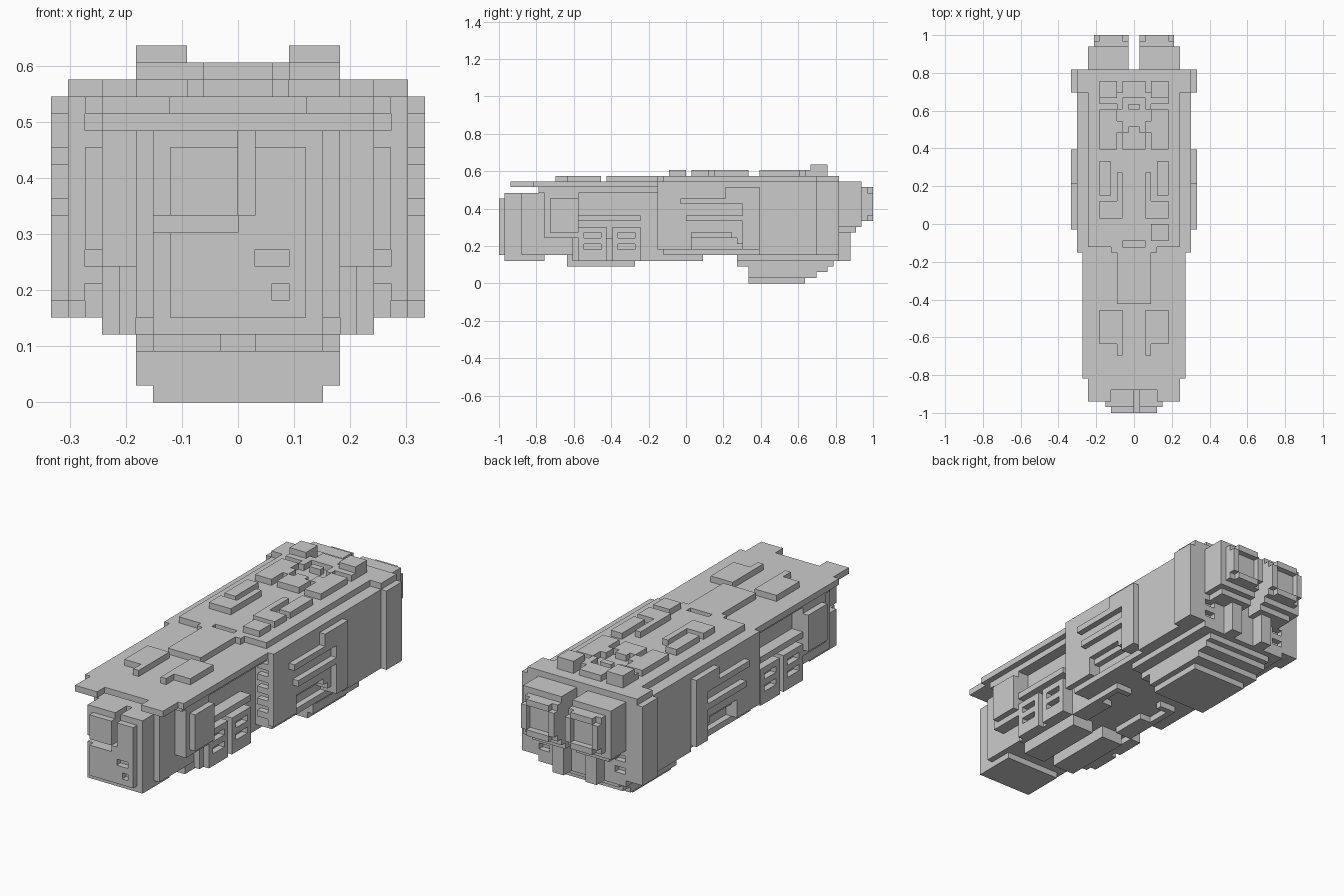
import bpy
import bmesh
from mathutils import Matrix, Vector

UNIT = 2 / 66  # one building block

default_cube = bpy.data.objects.get("Cube")
if default_cube:
    bpy.data.objects.remove(default_cube, do_unlink=True)

grey = bpy.data.materials.new("hull_grey")
grey.use_nodes = True
grey.diffuse_color = (0.6, 0.6, 0.6, 1)
grey.node_tree.nodes["Principled BSDF"].inputs["Base Color"].default_value = (0.6, 0.6, 0.6, 1)


def add_box(bm, x, y, z):
    low, high = Vector((x[0], y[0], z[0])), Vector((x[1], y[1], z[1]))
    matrix = Matrix.Translation((low + high) / 2 * UNIT) @ Matrix.Diagonal(((high - low) * UNIT).to_4d())
    bmesh.ops.create_cube(bm, size=1, matrix=matrix)


def make(name, boxes):
    bm = bmesh.new()
    for x, y, z in boxes:
        add_box(bm, x, y, z)
    mesh = bpy.data.meshes.new(name)
    bm.to_mesh(mesh)
    bm.free()
    mesh.materials.append(grey)
    obj = bpy.data.objects.new(name, mesh)
    bpy.context.collection.objects.link(obj)
    return obj


def block(name, x, y, z):
    return make(name, [(x, y, z)])


def centre(name, half_width, y, z):
    return block(name, (-half_width, half_width), y, z)


def mirrored(boxes):
    return boxes + [((-x[1], -x[0]), y, z) for x, y, z in boxes]


def pair(name, x, y, z):
    return make(name, mirrored([(x, y, z)]))


def cut(obj, boxes):
    # One box at a time, so that touching boxes stay clean
    for box in boxes:
        cutter = make("cutter", [box])
        cutter.hide_render = True
        modifier = obj.modifiers.new("cut", "BOOLEAN")
        modifier.operation = "DIFFERENCE"
        modifier.solver = "EXACT"
        modifier.object = cutter
        bpy.context.view_layer.objects.active = obj
        bpy.ops.object.modifier_apply(modifier=modifier.name)
        bpy.data.objects.remove(cutter, do_unlink=True)


# Nose: stepped block with a deep L-shaped groove and two small ports
centre("nose_back", 6, (-29, -21), (5, 16))
centre("nose_floor", 5, (-32, -25), (4, 5))
nose_middle = centre("nose_middle", 5, (-32, -29), (5, 16))
nose_face = centre("nose_face", 4, (-33, -32), (5, 15))
for part in (nose_middle, nose_face):
    cut(part, [
        ((0, 1), (-34, -29), (11, 17)),
        ((-7, 0), (-34, -30), (10, 11)),
    ])
cut(nose_face, [((1, 3), (-34, -31), (8, 9)), ((2, 3), (-34, -31), (6, 7))])

# Front section: narrow core, side panels, rails and slotted grilles
centre("front_core", 6, (-25, -4), (5, 17))
pair("side_panel_frame", (6, 8), (-25, -19), (8, 16))
pair("side_panel_plate", (8, 9), (-24, -19), (9, 15))
pair("side_rail", (6, 8), (-19, -8), (11, 12))
pair("grille_base", (6, 7), (-20, -8), (4, 8))
for label, start, end, slot in (("front", -19, -14, -18), ("rear", -13, -8, -12)):
    grille = pair(label + "_grille", (6, 8), (start, end), (4, 10))
    cut(grille, mirrored([((7, 9), (slot, slot + 3), (z, z + 1)) for z in (6, 8)]))

# Front roof with notched tip
roof_tip = centre("front_roof_tip", 8, (-31, -26), (17, 18))
cut(roof_tip, [((-4, 4), (-32, -29), (16, 19))])
centre("front_roof", 9, (-27, -4), (17, 18))
centre("front_roof_underside", 8, (-26, -4), (16, 17))
centre("front_roof_spine", 3, (-14, -4), (18, 19))
pair("front_roof_pad", (2, 6), (-21, -15), (18, 19))
pair("front_roof_pad_tail", (2, 3), (-23, -21), (18, 19))

# Main hull with vents cut in its rear face
main_core = centre("main_core", 8, (-4, 27), (5, 18))
cut(main_core, mirrored([((6, 7.9), (26, 28), (z, z + 1)) for z in (6, 8)]))

# Hull sides: toothed front corners and arched openings low down
pair("front_corner_plate", (9, 10), (-5, -4), (6, 18))
for z in range(7, 18, 2):
    pair("front_corner_tooth", (7, 9), (-5, -4), (z, z + 1))
main_skin = pair("main_skin", (8, 10), (-4, 13), (6, 18))
cut(main_skin, mirrored([
    ((7, 11), (1, 8), (5, 9)),
    ((7, 11), (7, 9), (5, 8)),
    ((7, 11), (8, 10), (5, 7)),
]))
pair("arch_shelf", (8, 9), (1, 8), (8, 9))
pair("hull_sill", (8, 9), (-4, 13), (5, 6))
pair("rear_skin", (8, 10), (13, 27), (5, 18))

# Main roof
main_roof = centre("main_roof", 8, (-4, 23), (18, 19))
cut(main_roof, [((-2, 2), (-5, -3), (18, 20))])
pair("main_roof_tab", (3, 4), (-5, -4), (18, 19))
centre("rear_collar_top", 10, (23, 27), (18, 19))
pair("rear_collar_side", (10, 11), (23, 27), (5, 18))

# Raised fittings on the hull sides
pair("side_column", (10, 11), (10, 13), (6, 17))
pair("side_column_cap", (10, 11), (7, 10), (15, 17))
pair("upper_side_bar", (10, 11), (-1, 10), (14, 15))
pair("lower_side_bar", (10, 11), (0, 10), (11, 12))

# Roof fittings
pair("roof_pad", (4, 6), (5, 11), (19, 20))
pair("roof_hook_base", (2, 6), (1, 4), (19, 20))
pair("roof_hook_arm", (2, 3), (4, 9), (19, 20))
block("roof_hatch", (3, 6), (-3, 0), (19, 20))
pair("roof_rear_pad", (3, 6), (13, 20), (19, 20))
pair("roof_tower_base", (3, 6), (21, 25), (19, 20))
pair("roof_tower", (3, 6), (22, 25), (20, 21))
centre("roof_rear_box", 2, (22, 25), (19, 20))
pair("roof_rear_link", (2, 3), (20, 23), (19, 20))
centre("roof_vent", 1, (20, 21), (19, 20))
pair("roof_bay_side", (2, 3), (16, 18), (19, 20))
centre("roof_bay", 2, (13, 16), (19, 20))
centre("roof_bay_tip", 1, (16, 17), (19, 20))

# Twin engines at the rear, each with a raised rim
pair("engine_block", (1, 8), (27, 31), (10, 18))
pair("engine_lower_step", (1, 7), (27, 30), (9, 10))
pair("engine_face", (1, 7), (31, 32), (11, 17))
for low in (11, 16):
    pair("engine_rim_bar", (2, 6), (32, 33), (low, low + 1))
for inner in (1, 6):
    pair("engine_rim_post", (inner, inner + 1), (32, 33), (12, 16))
pair("engine_pillar", (2, 4), (27, 29), (4, 9))

# Stepped belly
for level, (width, start, end) in enumerate([(5, 11, 21), (6, 11, 23), (6, 11, 25), (6, 9, 26)]):
    centre("belly_step", width, (start, end), (level, level + 1))
centre("rear_floor", 8, (9, 27), (4, 5))

# Underside plates
pair("front_belly_plate", (1, 5), (-21, -9), (3, 5))
pair("belly_clamp", (3, 6), (-8, -2), (4, 5))
pair("belly_clamp_arm", (5, 6), (-2, 3), (4, 5))
pair("belly_clamp_hook", (3, 6), (2, 3), (4, 5))
